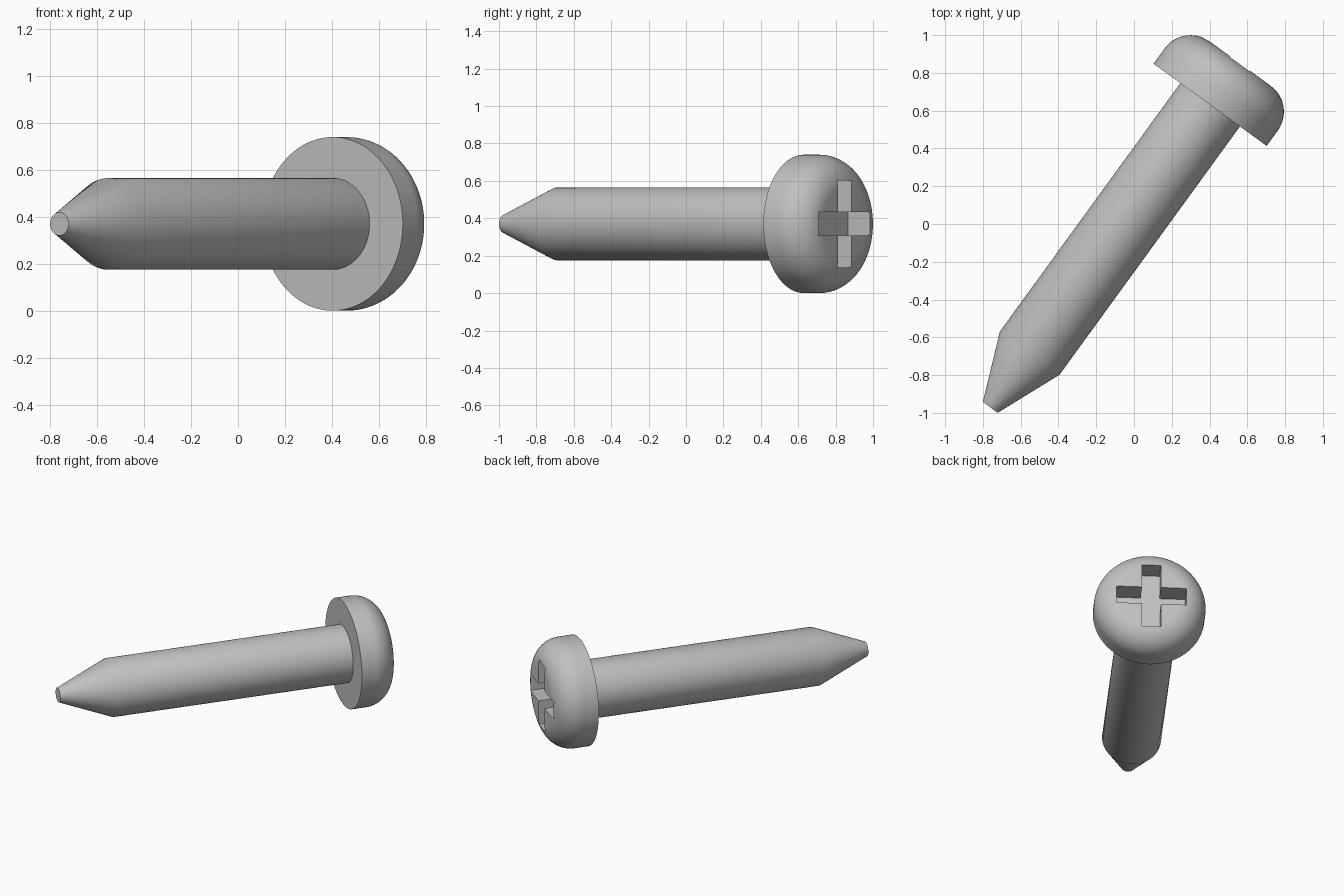
import bpy, bmesh, math
from mathutils import Matrix, Vector

cube = bpy.data.objects.get("Cube")
if cube:
    bpy.data.objects.remove(cube, do_unlink=True)

# One grey metal
metal = bpy.data.materials.new("grey metal")
metal.use_nodes = True
grey = (0.53, 0.53, 0.53, 1)
metal.diffuse_color = grey
metal.node_tree.nodes["Principled BSDF"].inputs["Base Color"].default_value = grey

# The screw lies flat: local z runs from tip to head, local y points up
angle = math.radians(36)
axis = Vector((math.sin(angle), math.cos(angle), 0))
up = Vector((0, 0, 1))
PLACE = Matrix((up.cross(axis), up, axis)).transposed().to_4x4()
PLACE.translation = (0.403, 0.631, 0.37)


def add_object(name, bm):
    bmesh.ops.recalc_face_normals(bm, faces=bm.faces)
    mesh = bpy.data.meshes.new(name)
    bm.to_mesh(mesh)
    bm.free()
    mesh.materials.append(metal)
    obj = bpy.data.objects.new(name, mesh)
    obj.matrix_world = PLACE
    bpy.context.collection.objects.link(obj)
    return obj


def lathe(name, profile, sides=96):
    """Stack rings of (radius, height) and cap both ends."""
    bm = bmesh.new()
    rings = []
    for r, z in profile:
        turns = [math.tau * i / sides for i in range(sides)]
        rings.append([bm.verts.new((r * math.cos(t), r * math.sin(t), z)) for t in turns])
    for low, high in zip(rings, rings[1:]):
        for i in range(sides):
            j = (i + 1) % sides
            bm.faces.new((low[i], low[j], high[j], high[i]))
    bm.faces.new(rings[0])
    bm.faces.new(rings[-1])
    return add_object(name, bm)


def select_only(obj):
    bpy.ops.object.select_all(action='DESELECT')
    obj.select_set(True)
    bpy.context.view_layer.objects.active = obj


# Shank with a blunt conical tip
shank = lathe("shank", [(0.049, -1.98), (0.195, -1.625), (0.195, 0.03)])

# Pan head with a rounded shoulder
radius, height, fillet = 0.37, 0.27, 0.17
shoulder = [(radius - fillet + fillet * math.cos(t), height - fillet + fillet * math.sin(t))
            for t in (math.pi / 2 * i / 16 for i in range(17))]
head = lathe("head", [(radius, 0)] + shoulder)

# Cross recess cutter: one notched corner turned four times
half, arm, floor = 0.0625, 0.233, 0.122
bm = bmesh.new()
outline = []
for k in range(4):
    turn = Matrix.Rotation(math.pi / 2 * k, 3, 'Z')
    for x, y in ((arm, -half), (arm, half), (half, half)):
        outline.append(bm.verts.new(turn @ Vector((x, y, floor))))
base = bm.faces.new(outline)
top = bmesh.ops.extrude_face_region(bm, geom=[base])["geom"]
bmesh.ops.translate(bm, vec=(0, 0, 0.3), verts=[v for v in top if isinstance(v, bmesh.types.BMVert)])
cutter = add_object("recess_cutter", bm)
cutter.hide_render = True

cut = head.modifiers.new("cross recess", 'BOOLEAN')
cut.operation = 'DIFFERENCE'
cut.solver = 'EXACT'
cut.object = cutter
select_only(head)
bpy.ops.object.modifier_apply(modifier=cut.name)
bpy.data.objects.remove(cutter, do_unlink=True)

# Smooth round surfaces, crisp edges
for obj, limit in ((shank, 35), (head, 30)):
    select_only(obj)
    bpy.ops.object.shade_smooth_by_angle(angle=math.radians(limit))
